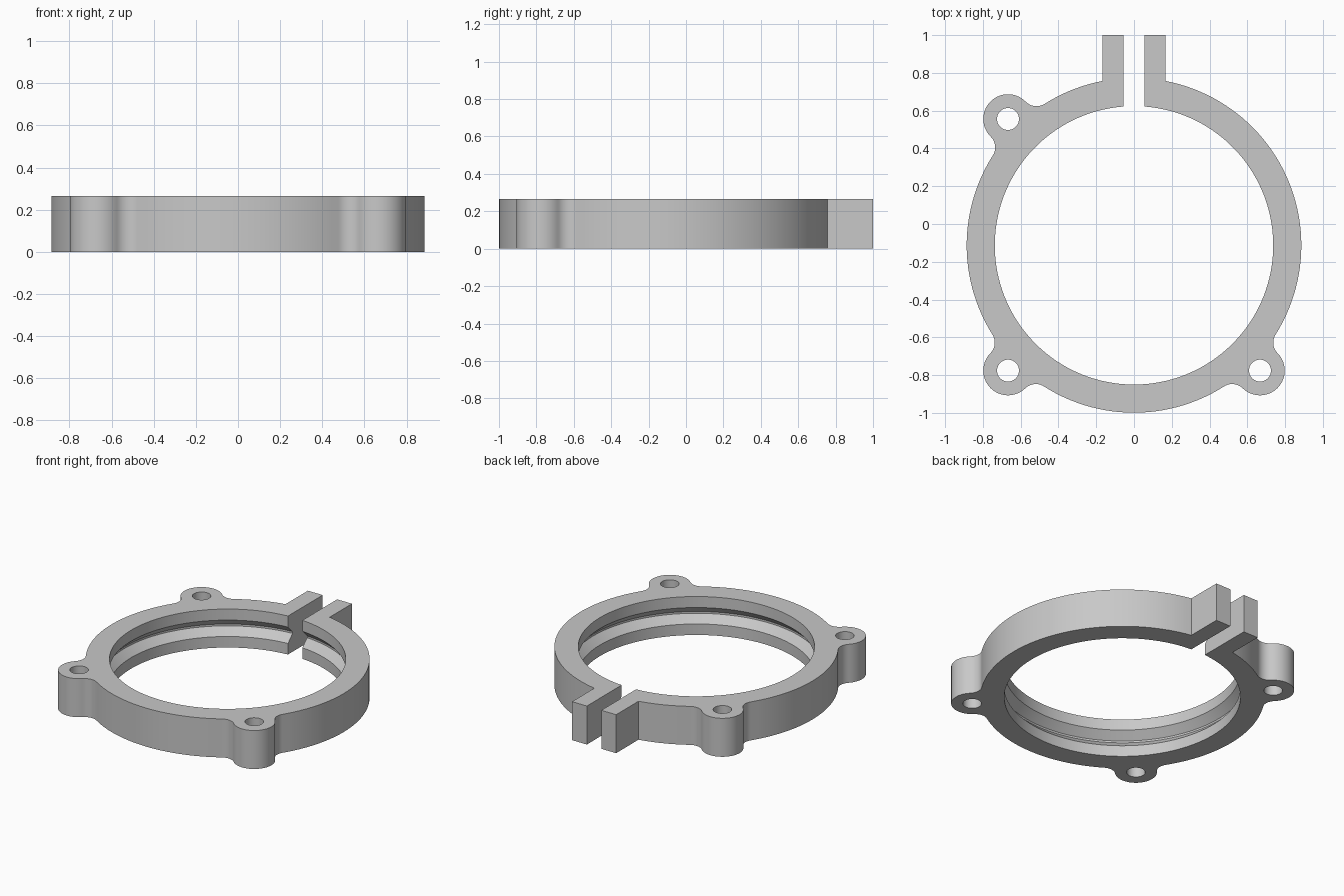
import bpy, bmesh
from math import sin, cos, pi, asin, acos, atan2, hypot, radians

if "Cube" in bpy.data.objects:
    bpy.data.objects.remove(bpy.data.objects["Cube"], do_unlink=True)

# Main dimensions
CY = -0.113                      # ring centre on y
R_OUT, R_IN, H = 0.886, 0.737, 0.265
GAP, EAR, Y_END = 0.055, 0.168, 1.0
LUG_R, HOLE_R, FILLET = 0.131, 0.058, 0.08
LUGS = [(-0.667, 0.556), (-0.667, -0.776), (0.667, -0.776)]
LIP, DEPTH = 0.076, 0.05         # inner groove


def polar(cx, cy, r, a):
    return cx + r * cos(a), cy + r * sin(a)


def arc(cx, cy, r, a0, a1, step=radians(2.5)):
    n = max(2, round(abs(a1 - a0) / step))
    return [polar(cx, cy, r, a0 + (a1 - a0) * i / n) for i in range(n + 1)]


def direction(p, q):
    return atan2(q[1] - p[1], q[0] - p[0])


# Outer outline: ear, ring with filleted lugs, other ear (counterclockwise)
a_ear = asin(EAR / R_OUT)
outline = [(-GAP, Y_END), (-EAR, Y_END)]
angle = pi / 2 + a_ear
for lug in LUGS:
    dist = hypot(lug[0], lug[1] - CY)
    t = atan2(lug[1] - CY, lug[0]) % (2 * pi)
    rf, lf = R_OUT + FILLET, LUG_R + FILLET
    spread = acos((rf ** 2 + dist ** 2 - lf ** 2) / (2 * rf * dist))
    f1, f2 = polar(0, CY, rf, t - spread), polar(0, CY, rf, t + spread)
    outline += arc(0, CY, R_OUT, angle, t - spread)

    start = t - spread + pi
    sweep = (start - direction(f1, lug)) % (2 * pi)
    outline += arc(*f1, FILLET, start, start - sweep, radians(8))[1:]

    start = direction(lug, f1)
    turn = (direction(lug, f2) - start) % (2 * pi)
    outline += arc(*lug, LUG_R, start, start + turn, radians(6))[1:]

    start = direction(f2, lug)
    outline += arc(*f2, FILLET, start, start - sweep, radians(8))[1:-1]
    angle = t + spread
outline += arc(0, CY, R_OUT, angle, 2.5 * pi - a_ear)
outline += [(EAR, Y_END), (GAP, Y_END)]

bm = bmesh.new()


def row(points, z):
    return [bm.verts.new((x, y, z)) for x, y in points]


def strip(a, b, closed=False):
    for i in range(len(a) if closed else len(a) - 1):
        j = (i + 1) % len(a)
        bm.faces.new((a[i], a[j], b[j], b[i]))


# Outer wall
low, high = row(outline, 0), row(outline, H)
strip(low, high)

# Inner wall with the trapezoid groove
profile = [(R_IN, 0), (R_IN, LIP), (R_IN + DEPTH, LIP + DEPTH),
           (R_IN + DEPTH, H - LIP - DEPTH), (R_IN, H - LIP), (R_IN, H)]
inner = []
for r, z in profile:
    a = asin(GAP / r)
    inner.append(row(arc(0, CY, r, pi / 2 + a, 2.5 * pi - a), z))
for a, b in zip(inner, inner[1:]):
    strip(a, b)

# Flat faces on both sides of the gap
for end in (0, -1):
    bm.faces.new([low[end], high[end]] + [r[end] for r in reversed(inner)])

# Bolt holes
holes_low, holes_high = [], []
for lug in LUGS:
    circle = arc(*lug, HOLE_R, 0, 2 * pi, radians(10))[:-1]
    a, b = row(circle, 0), row(circle, H)
    strip(a, b, True)
    holes_low.append(a)
    holes_high.append(b)

# Top and bottom caps
for outer, inside, holes in ((low, inner[0], holes_low), (high, inner[-1], holes_high)):
    edges = []
    for loop in [outer + inside[::-1]] + holes:
        for v, w in zip(loop, loop[1:] + loop[:1]):
            edges.append(bm.edges.get((v, w)) or bm.edges.new((v, w)))
    bmesh.ops.triangle_fill(bm, edges=edges, use_beauty=True, normal=(0, 0, 1))
bmesh.ops.recalc_face_normals(bm, faces=bm.faces[:])

mesh = bpy.data.meshes.new("clamp_ring")
bm.to_mesh(mesh)
bm.free()
ring = bpy.data.objects.new("clamp_ring", mesh)
bpy.context.collection.objects.link(ring)

# Plain grey material
grey = bpy.data.materials.new("plain grey")
grey.use_nodes = True
colour = (0.58, 0.58, 0.58, 1)
grey.diffuse_color = colour
grey.node_tree.nodes["Principled BSDF"].inputs["Base Color"].default_value = colour
mesh.materials.append(grey)

# Smooth curved walls, sharp corners
bpy.ops.object.select_all(action="DESELECT")
ring.select_set(True)
bpy.context.view_layer.objects.active = ring
bpy.ops.object.shade_smooth_by_angle(angle=radians(30))
